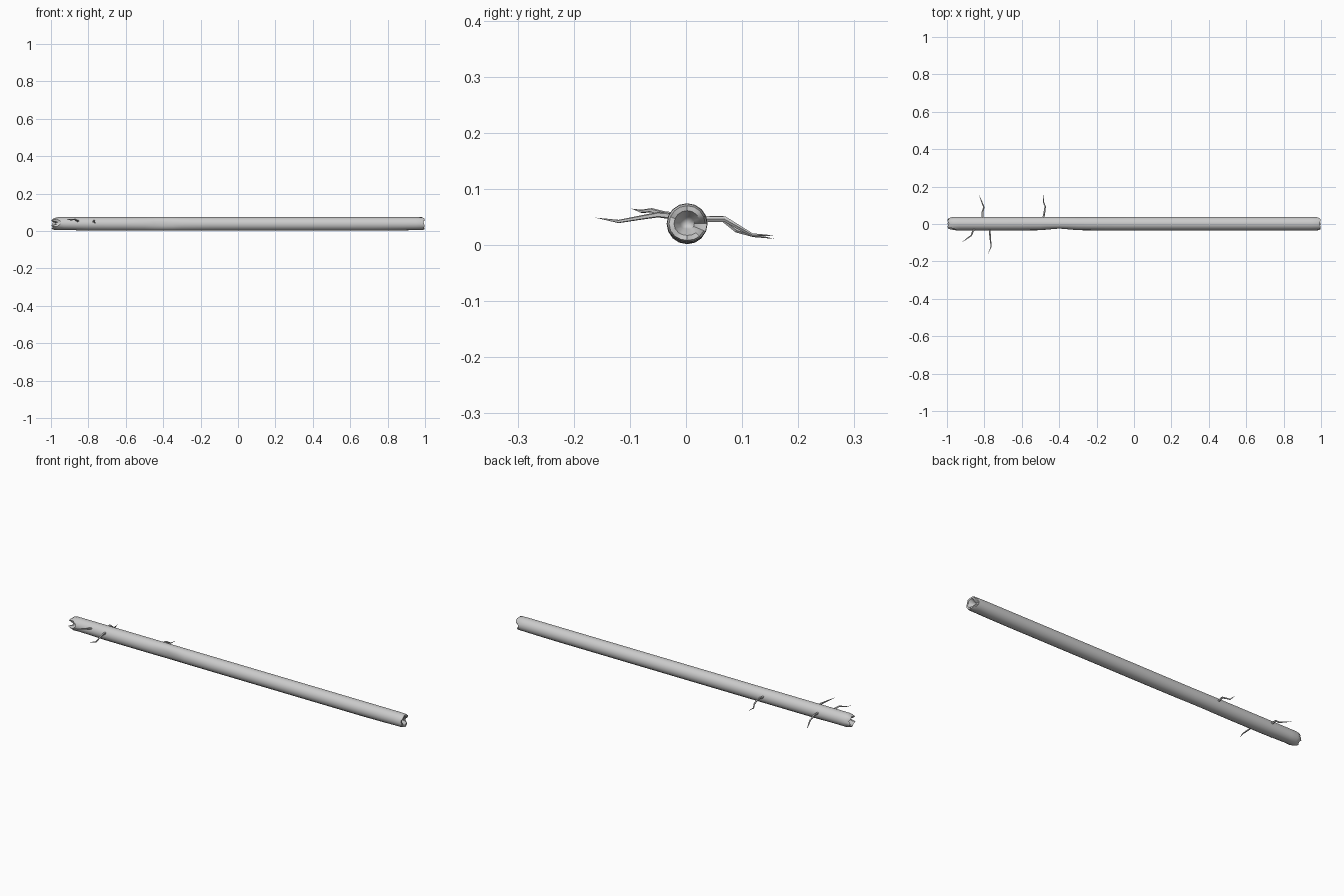
import bpy, bmesh, math
from mathutils import Vector

if "Cube" in bpy.data.objects:
    bpy.data.objects.remove(bpy.data.objects["Cube"])

SIDES = 16
CY, CZ, R = 0.002, 0.038, 0.0365


def finish(bm, name, angle=40):
    bmesh.ops.recalc_face_normals(bm, faces=bm.faces)
    me = bpy.data.meshes.new(name)
    bm.to_mesh(me)
    bm.free()
    ob = bpy.data.objects.new(name, me)
    bpy.context.collection.objects.link(ob)
    bpy.ops.object.select_all(action='DESELECT')
    ob.select_set(True)
    bpy.context.view_layer.objects.active = ob
    bpy.ops.object.shade_smooth_by_angle(angle=math.radians(angle))
    return ob


def bridge(bm, a, b):
    n = len(a)
    for i in range(n):
        bm.faces.new((a[i], a[(i + 1) % n], b[(i + 1) % n], b[i]))


def bump(x, a, x0, a0, width, depth):
    # soft dent in the bark around position x0 and angle a0
    d = math.cos(a - math.radians(a0))
    return depth * math.exp(-((x - x0) / width) ** 2) * max(0, d) ** 3


# Log trunk: (x, radius factor, notch depth) rings from hollow to hollow
rings = [(-0.975, 0.40, 0.0), (-0.998, 0.68, 0.035), (-0.99, 0.86, 0.045), (-0.968, 1, 0.02)]
xs = [-0.93, -0.88, -0.8, -0.7, -0.6, -0.5, -0.45, -0.4, -0.35, -0.3, -0.15,
      0, 0.15, 0.3, 0.45, 0.6, 0.75, 0.88, 0.95]
rings += [(x, 1, 0) for x in xs]
rings += [(0.985, 0.98, -0.01), (0.998, 0.88, -0.025), (0.997, 0.64, -0.025), (0.975, 0.35, 0)]

bm = bmesh.new()
loops = []
for x, f, notch in rings:
    loop = []
    a_notch = math.radians(165 if x < 0 else -8)
    for i in range(SIDES):
        a = 2 * math.pi * i / SIDES
        r = R * f
        r -= bump(x, a, -0.4, 180, 0.07, 0.010)
        r -= bump(x, a, -0.92, 260, 0.06, 0.005)
        r -= bump(x, a, 0.95, 265, 0.07, 0.004)
        r -= bump(x, a, -0.25, 0, 0.12, 0.002)
        # splintered rim: one deep notch and slight unevenness
        inside = math.cos(a - a_notch) > 0.9
        dx = notch if inside else notch * 0.12 * (1 + math.sin(5 * a))
        loop.append(bm.verts.new((x + dx, CY + r * math.cos(a), CZ + r * math.sin(a))))
    loops.append(loop)
for a, b in zip(loops, loops[1:]):
    bridge(bm, a, b)
for loop, x in ((loops[0], -0.955), (loops[-1], 0.955)):
    tip = bm.verts.new((x, CY, CZ))
    for i in range(SIDES):
        bm.faces.new((loop[i], loop[(i + 1) % SIDES], tip))
finish(bm, "log_trunk")


# Twigs: tapering crooked tubes
def twig(name, pts, r0, sides=5):
    bm = bmesh.new()
    pts = [Vector(p) for p in pts]
    prev = None
    for k, p in enumerate(pts[:-1]):
        t = (pts[k + 1] - pts[max(k - 1, 0)]).normalized()
        u = t.cross(Vector((0, 0, 1))).normalized()
        v = u.cross(t)
        r = r0 * (1 - 0.65 * k / (len(pts) - 1))
        loop = [bm.verts.new(p + r * (math.cos(2 * math.pi * i / sides) * u
                                      + math.sin(2 * math.pi * i / sides) * v))
                for i in range(sides)]
        if prev:
            bridge(bm, prev, loop)
        else:
            bm.faces.new(loop)
        prev = loop
    tip = bm.verts.new(pts[-1])
    for i in range(sides):
        bm.faces.new((prev[i], prev[(i + 1) % sides], tip))
    finish(bm, name)


twig("twig_back_left", [(-0.81, 0.025, 0.046), (-0.81, 0.065, 0.047), (-0.803, 0.09, 0.026),
                        (-0.815, 0.12, 0.017), (-0.83, 0.158, 0.011)], 0.006)
twig("twig_back_right", [(-0.487, 0.025, 0.046), (-0.478, 0.07, 0.046), (-0.475, 0.095, 0.031),
                         (-0.485, 0.118, 0.018), (-0.482, 0.16, 0.017)], 0.006)
twig("twig_front_left", [(-0.85, -0.02, 0.052), (-0.862, -0.042, 0.056), (-0.87, -0.062, 0.062),
                         (-0.895, -0.08, 0.060), (-0.92, -0.098, 0.065)], 0.006)
twig("twig_front_right", [(-0.772, -0.02, 0.051), (-0.77, -0.05, 0.054), (-0.768, -0.08, 0.049),
                          (-0.763, -0.12, 0.042), (-0.782, -0.163, 0.049)], 0.006)
